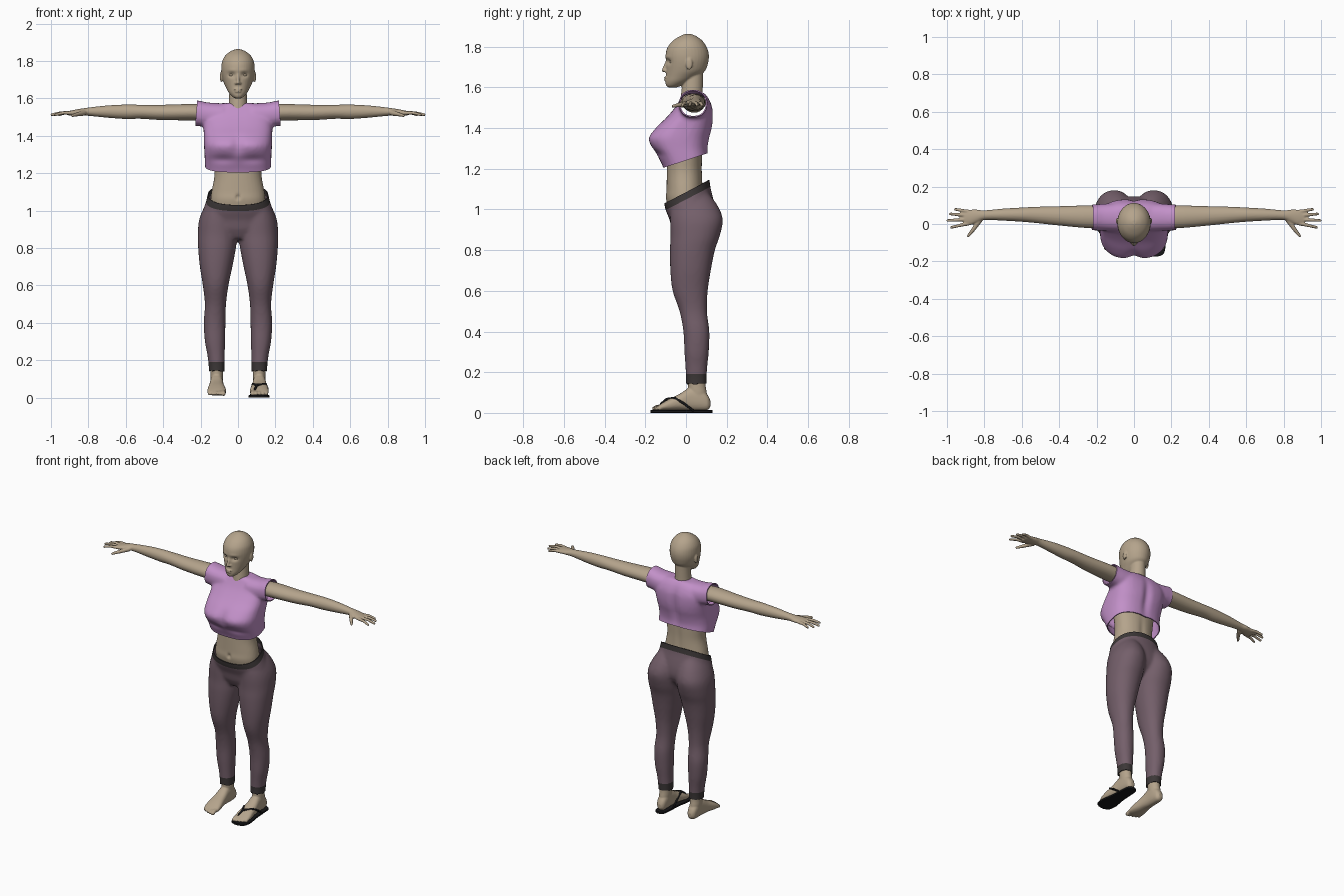
import bpy, bmesh, math
from mathutils import Vector, Matrix


def material(name, rgb):
    m = bpy.data.materials.new(name)
    m.diffuse_color = (*rgb, 1)
    return m


SKIN = material("skin", (0.46, 0.37, 0.262))
PINK = material("shirt pink", (0.54, 0.28, 0.58))
MAUVE = material("legging mauve", (0.175, 0.115, 0.145))
DARK = material("trim charcoal", (0.045, 0.038, 0.038))
BLACK = material("sandal black", (0.008, 0.008, 0.009))


def loft(bm, axis, rings, power=2.0, seg=36, sub=4):
    """Skin through rings (t, a0, a1, b0, b1) along an axis, curve-interpolated."""
    pts = []
    for i in range(len(rings) - 1):
        p = [rings[max(i - 1, 0)], rings[i], rings[i + 1], rings[min(i + 2, len(rings) - 1)]]
        for s in range(sub):
            t = s / sub
            pts.append([0.5 * (2 * b + (c - a) * t + (2 * a - 5 * b + 4 * c - d) * t * t
                               + (3 * b - a - 3 * c + d) * t ** 3) for a, b, c, d in zip(*p)])
    pts.append(rings[-1])
    loops = []
    for t, a0, a1, b0, b1 in pts:
        loop = []
        for k in range(seg):
            w = 2 * math.pi * k / seg
            c, s = math.cos(w), math.sin(w)
            a = (a0 + a1) / 2 + (a1 - a0) / 2 * math.copysign(abs(c) ** (2 / power), c)
            b = (b0 + b1) / 2 + (b1 - b0) / 2 * math.copysign(abs(s) ** (2 / power), s)
            loop.append(bm.verts.new({'x': (t, a, b), 'y': (a, t, b), 'z': (a, b, t)}[axis]))
        loops.append(loop)
    for l0, l1 in zip(loops, loops[1:]):
        for k in range(seg):
            j = (k + 1) % seg
            bm.faces.new((l0[k], l0[j], l1[j], l1[k]))
    bm.faces.new(loops[0])
    bm.faces.new(loops[-1])


def sym(rings):
    """Rings (z, half width, front y, back y) centred on x = 0."""
    return [(z, -r, r, f, b) for z, r, f, b in rings]


def blob(bm, co, scale):
    bmesh.ops.create_icosphere(bm, subdivisions=2, radius=1,
                               matrix=Matrix.Translation(co) @ Matrix.Diagonal((*scale, 1)))


def chain(bm, pts, r0, r1):
    """Overlapping balls along a path, merged later by the remesh."""
    n = len(pts) - 1
    for i in range(n):
        p, q = Vector(pts[i]), Vector(pts[i + 1])
        steps = max(2, int((q - p).length / (min(r0, r1) * 0.4)))
        for s in range(steps + 1):
            u = s / steps
            r = r0 + (r1 - r0) * (i + u) / n
            blob(bm, p.lerp(q, u), (r, r, r))


def mirror(bm):
    geo = bmesh.ops.duplicate(bm, geom=bm.verts[:] + bm.edges[:] + bm.faces[:])["geom"]
    for v in geo:
        if isinstance(v, bmesh.types.BMVert):
            v.co.x = -v.co.x


def bake(ob):
    dg = bpy.context.evaluated_depsgraph_get()
    ob.data = bpy.data.meshes.new_from_object(ob.evaluated_get(dg))
    ob.modifiers.clear()


def make(name, bm, mats, voxel=0, smooth=4, dents=(), cuts=(), lines=(), rule=None, thick=0):
    bmesh.ops.recalc_face_normals(bm, faces=bm.faces[:])
    me = bpy.data.meshes.new(name)
    bm.to_mesh(me)
    bm.free()
    for m in mats:
        me.materials.append(m)
    ob = bpy.data.objects.new(name, me)
    bpy.context.collection.objects.link(ob)
    if voxel:
        rm = ob.modifiers.new("merge", 'REMESH')
        rm.mode, rm.voxel_size = 'VOXEL', voxel
        sm = ob.modifiers.new("soften", 'SMOOTH')
        sm.factor, sm.iterations = 0.5, smooth
        bake(ob)
    bm = bmesh.new()
    bm.from_mesh(ob.data)
    for v in bm.verts:  # soft pushes along y, mirrored in x
        p = Vector((abs(v.co.x), v.co.y, v.co.z))
        v.co.y += sum(d * math.exp(-sum(((p[i] - c[i]) / r[i]) ** 2 for i in range(3))) for c, r, d in dents)
    for co, no, clear in [(*c, True) for c in cuts] + [(*l, False) for l in lines]:
        bmesh.ops.bisect_plane(bm, geom=bm.verts[:] + bm.edges[:] + bm.faces[:],
                               plane_co=co, plane_no=no, clear_outer=clear)
    for f in bm.faces:
        f.smooth = True
        f.material_index = rule(f.calc_center_median()) if rule else 0
    bm.to_mesh(ob.data)
    bm.free()
    if thick:
        so = ob.modifiers.new("cloth", 'SOLIDIFY')
        so.thickness, so.offset = thick, -1
        bake(ob)
    ob.data.set_sharp_from_angle(angle=math.radians(50))
    return ob


# Head with neck, nose, lips and ears
bm = bmesh.new()
loft(bm, 'z', sym([(1.600, .015, -.088, -.045), (1.61, .031, -.098, -.02), (1.63, .049, -.101, .02),
                   (1.655, .063, -.099, .06), (1.68, .075, -.098, .093), (1.71, .084, -.098, .106),
                   (1.74, .089, -.099, .112), (1.77, .089, -.099, .111), (1.80, .084, -.089, .101),
                   (1.83, .067, -.064, .08), (1.852, .04, -.03, .05), (1.863, .012, -.002, .022)]))
loft(bm, 'z', sym([(1.50, .062, -.03, .09), (1.56, .051, -.025, .083), (1.62, .047, -.018, .083),
                   (1.69, .045, -.01, .085)]))
chain(bm, [(0, -.094, 1.728), (0, -.110, 1.684)], .007, .0095)
blob(bm, (0, -.100, 1.648), (.023, .009, .005))
blob(bm, (0, -.099, 1.637), (.019, .010, .006))
for s in (-1, 1):
    blob(bm, (s * .011, -.101, 1.681), (.008, .009, .007))
    blob(bm, (s * .089, .016, 1.716), (.008, .017, .031))
make("head", bm, [SKIN], .0045, 2, dents=[((.034, -.09, 1.726), (.019, .05, .013), .012),
                                          ((.03, -.09, 1.75), (.03, .05, .01), -.003),
                                          ((.095, .016, 1.718), (.006, .008, .015), .004)])

# Eyes
bm = bmesh.new()
blob(bm, (.034, -.069, 1.726), (.016, .013, .010))
mirror(bm)
make("eyes", bm, [SKIN])

# Bare midriff
bm = bmesh.new()
loft(bm, 'z', sym([(.96, .145, -.075, .09), (1.05, .147, -.098, .09), (1.1, .142, -.096, .084),
                   (1.18, .127, -.094, .08), (1.25, .13, -.092, .08), (1.34, .14, -.09, .08), (1.45, .12, -.05, .08)]), 2.2)
make("midriff", bm, [SKIN], .0075, 3, dents=[((0, -.1, 1.072), (.010, .03, .014), .012),
                                             ((0, .09, 1.18), (.02, .03, .1), -.006)])

# Arms with hands and fingers
bm = bmesh.new()
loft(bm, 'x', [(.12, -.01, .09, 1.475, 1.56), (.23, -.022, .099, 1.482, 1.570), (.4, -.008, .095, 1.484, 1.566),
               (.52, .005, .092, 1.491, 1.566), (.6, .012, .088, 1.490, 1.567), (.7, .018, .082, 1.497, 1.562),
               (.8, .022, .073, 1.507, 1.551), (.84, .008, .077, 1.508, 1.545), (.88, -.008, .076, 1.508, 1.538),
               (.91, -.004, .066, 1.510, 1.531)])
for x, y, x1, y1 in ((.88, .066, .962, .079), (.89, .046, .988, .054), (.89, .024, 1.002, .019), (.885, .002, .982, -.018)):
    chain(bm, [(x, y, 1.522), ((x + x1) / 2, (y + y1) / 2, 1.523), (x1 - .006, y1, 1.513)], .0105, .008)
chain(bm, [(.825, .02, 1.522), (.858, -.028, 1.515), (.886, -.064, 1.508)], .015, .008)
mirror(bm)
make("arms", bm, [SKIN], .0048, 2)

# Cropped shirt: torso and sleeves, open at hem and cuffs
bm = bmesh.new()
loft(bm, 'x', [(.08, -.04, .112, 1.44, 1.574), (.16, -.036, .108, 1.445, 1.578),
               (.21, -.034, .104, 1.452, 1.588), (.27, -.032, .102, 1.456, 1.592)], 2.3)
mirror(bm)
loft(bm, 'z', sym([(1.12, .168, -.09, .12), (1.20, .174, -.11, .115), (1.25, .177, -.133, .112),
                   (1.30, .179, -.166, .107), (1.35, .182, -.183, .115), (1.40, .183, -.15, .128),
                   (1.45, .184, -.098, .133), (1.50, .182, -.055, .130), (1.54, .165, -.03, .115),
                   (1.562, .13, -.018, .10), (1.575, .08, -.008, .088)]), 2.7)
hem = Vector((0, .33, -1)).normalized()
make("shirt", bm, [PINK], .010, 4,
     dents=[((0, -.17, 1.35), (.03, .1, .05), .014), ((.09, -.17, 1.345), (.05, .1, .04), -.004),
            ((.08, -.14, 1.275), (.07, .08, .022), .010), ((0, .13, 1.40), (.025, .06, .12), -.014)],
     cuts=[((0, -.11, 1.205), hem), ((.225, 0, 1.5), (1, 0, .08)), ((-.225, 0, 1.5), (-1, 0, .08))], thick=.006)

# Leggings: two legs and a pelvis, with dark waistband and ankle bands
bm = bmesh.new()
loft(bm, 'z', [(.09, .072, .156, .0, .1), (.17, .071, .157, 0, .101), (.23, .071, .164, -.003, .105),
               (.3, .069, .177, -.008, .112), (.4, .067, .183, -.013, .115), (.5, .064, .177, -.032, .103),
               (.6, .051, .188, -.066, .107), (.7, .030, .204, -.077, .122), (.8, .011, .213, -.079, .142),
               (.87, .003, .215, -.076, .166), (.95, .003, .208, -.078, .181), (1.02, .01, .18, -.075, .155),
               (1.08, .03, .14, -.05, .11)], 2.15)
mirror(bm)
loft(bm, 'z', sym([(.85, .10, -.045, .07), (.90, .19, -.07, .12), (.95, .201, -.081, .145), (1.0, .188, -.101, .145),
                   (1.05, .171, -.109, .135), (1.1, .160, -.108, .122), (1.16, .151, -.106, .114),
                   (1.24, .15, -.10, .11)]), 2.2)
up = Vector((0, -.52, 1)).normalized()
top = Vector((0, 0, 1.085))
low = top - up * .032


def trim(c):
    return 1 if c.z < .19 or (c - low).dot(up) > 0 else 0


make("leggings", bm, [MAUVE, DARK], .010, 4,
     cuts=[(top, up), ((0, 0, .145), (0, 0, -1))], lines=[(low, up), ((0, 0, .19), (0, 0, 1))],
     rule=trim, thick=.005)

# Feet with ankles and toes
bm = bmesh.new()
loft(bm, 'y', [(.120, .10, .125, .03, .06), (.105, .086, .14, .014, .09), (.07, .080, .146, .011, .125),
               (.02, .079, .149, .012, .125), (-.03, .074, .156, .014, .094), (-.08, .065, .163, .011, .070),
               (-.115, .063, .164, .011, .050), (-.138, .07, .158, .013, .034)], 2.4)
loft(bm, 'z', [(.05, .085, .142, .02, .105), (.1, .080, .147, .012, .102), (.14, .079, .147, .010, .096),
               (.21, .080, .150, .008, .096)])
for i, tip in enumerate((-.155, -.156, -.150, -.142, -.131)):
    x, r = .078 + i * .0185, .0125 if i == 0 else .0095
    chain(bm, [(x + .002, -.11, .032), (x, tip + .015, .028), (x, tip, .021)], r, r)
mirror(bm)
make("feet", bm, [SKIN], .0048, 2)

# One thong sandal on the left foot
bm = bmesh.new()
loft(bm, 'y', [(.130, .10, .125, 0, .014), (.112, .080, .146, 0, .014), (.05, .074, .152, 0, .014),
               (-.03, .068, .158, 0, .014), (-.10, .056, .169, 0, .014), (-.15, .060, .163, 0, .014),
               (-.167, .074, .147, 0, .014), (-.174, .095, .125, 0, .014)], 7)
make("sandal_sole", bm, [BLACK])
bm = bmesh.new()
knot = (.100, -.095, .067)
chain(bm, [(.089, -.128, .012), (.091, -.122, .045), knot], .006, .007)
chain(bm, [knot, (.080, -.05, .073), (.073, -.005, .046), (.070, .035, .012)], .0075, .006)
chain(bm, [knot, (.148, -.055, .073), (.158, -.01, .046), (.153, .035, .012)], .0075, .006)
make("sandal_strap", bm, [BLACK], .003, 2)
